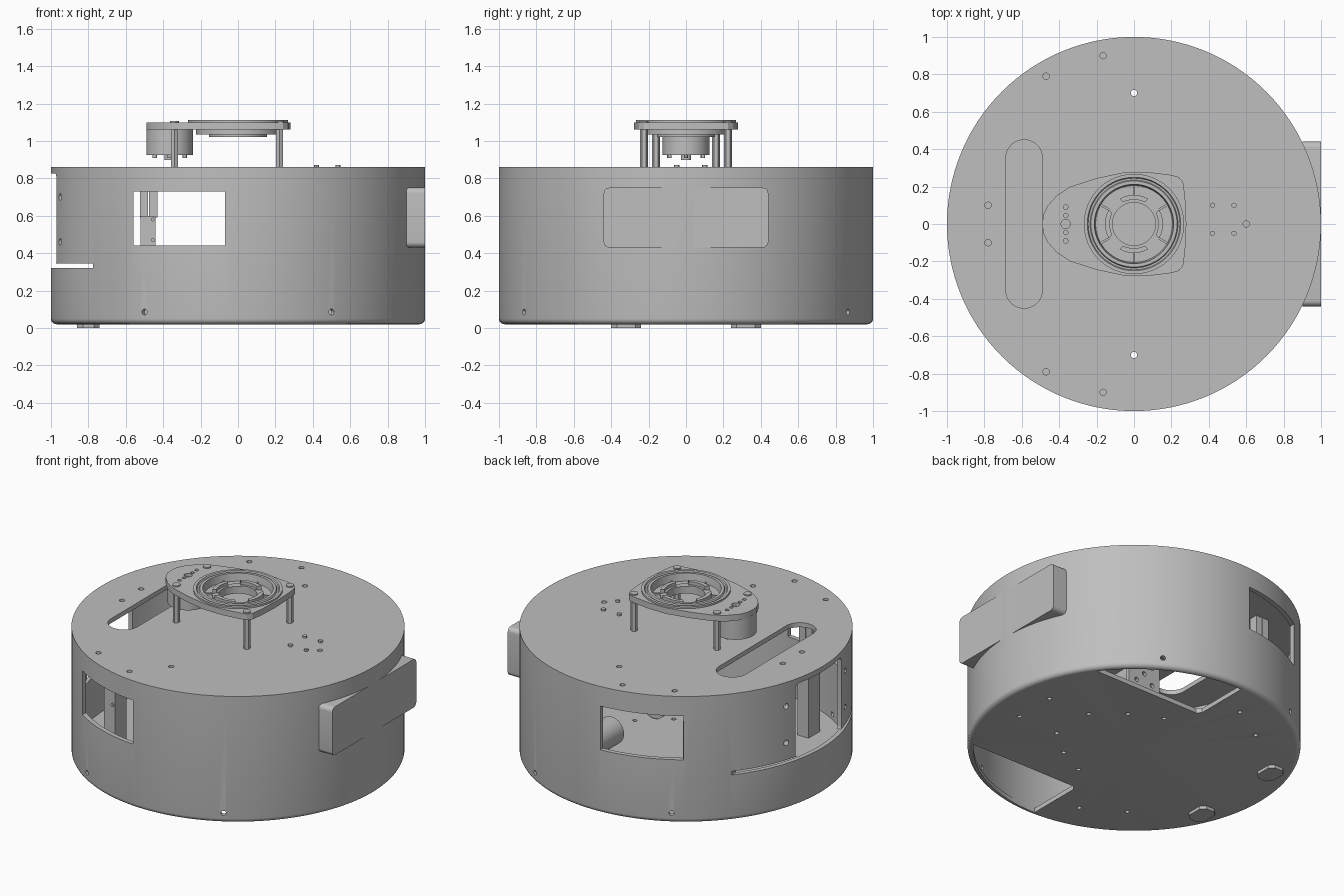
import bpy, bmesh
from math import sin, cos, pi, radians
from mathutils import Matrix, Vector

cube = bpy.data.objects.get("Cube")
if cube:
    bpy.data.objects.remove(cube, do_unlink=True)

grey = bpy.data.materials.new("plain grey")
grey.use_nodes = True
COLOUR = (0.52, 0.52, 0.52, 1)
grey.diffuse_color = COLOUR
grey.node_tree.nodes["Principled BSDF"].inputs["Base Color"].default_value = COLOUR


def finish(name, bm):
    bmesh.ops.recalc_face_normals(bm, faces=bm.faces)
    mesh = bpy.data.meshes.new(name)
    bm.to_mesh(mesh)
    bm.free()
    mesh.materials.append(grey)
    ob = bpy.data.objects.new(name, mesh)
    bpy.context.collection.objects.link(ob)
    return ob


def prism(name, pts, a, b, axis="z"):
    """Extrude an outline from a to b along z or x."""
    bm = bmesh.new()
    place = (lambda u, v: (u, v, a)) if axis == "z" else (lambda u, v: (a, u, v))
    face = bm.faces.new([bm.verts.new(place(u, v)) for u, v in pts])
    new = bmesh.ops.extrude_face_region(bm, geom=[face])["geom"]
    move = Vector((0, 0, b - a)) if axis == "z" else Vector((b - a, 0, 0))
    bmesh.ops.translate(bm, verts=[g for g in new if isinstance(g, bmesh.types.BMVert)], vec=move)
    return finish(name, bm)


def lathe(name, profile, steps=128, closed=True):
    bm = bmesh.new()
    vs = [bm.verts.new((r, 0, z)) for r, z in profile]
    es = [bm.edges.new(p) for p in zip(vs, vs[1:] + vs[:1])]
    if not closed:
        bm.edges.remove(es[-1])
    bmesh.ops.spin(bm, geom=vs + bm.edges[:], axis=(0, 0, 1), cent=(0, 0, 0),
                   steps=steps, angle=2 * pi)
    bmesh.ops.remove_doubles(bm, verts=bm.verts, dist=1e-5)
    return finish(name, bm)


def rod(name, r, start, end, segs=24):
    """Cylinder between two points."""
    a, b = Vector(start), Vector(end)
    turn = (b - a).to_track_quat("Z", "Y").to_matrix().to_4x4()
    bm = bmesh.new()
    bmesh.ops.create_cone(bm, cap_ends=True, segments=segs, radius1=r, radius2=r,
                          depth=(b - a).length, matrix=Matrix.Translation((a + b) / 2) @ turn)
    return finish(name, bm)


def box(name, x0, x1, y0, y1, z0, z1):
    return prism(name, [(x0, y0), (x1, y0), (x1, y1), (x0, y1)], z0, z1)


def rounded(u0, u1, v0, v1, r, n=6):
    pts = []
    for i, (u, v) in enumerate([(u1 - r, v1 - r), (u0 + r, v1 - r), (u0 + r, v0 + r), (u1 - r, v0 + r)]):
        for k in range(n + 1):
            t = pi / 2 * (i + k / n)
            pts.append((u + r * cos(t), v + r * sin(t)))
    return pts


def cut(ob, cutters):
    bpy.context.view_layer.objects.active = ob
    for c in cutters:
        m = ob.modifiers.new("cut", "BOOLEAN")
        m.operation, m.solver, m.object = "DIFFERENCE", "EXACT", c
        bpy.ops.object.modifier_apply(modifier=m.name)
        bpy.data.objects.remove(c, do_unlink=True)


def drill(spots, r, z0, z1):
    return [rod("drill", r, (x, y, z0), (x, y, z1), 16) for x, y in spots]


def both(spots):
    return [(x, s * y) for x, y in spots for s in (1, -1)]


# Drum: floor and wall in one turned piece
fillet = [(0.97 + 0.03 * sin(t), 0.05 - 0.03 * cos(t)) for t in [pi / 2 * k / 5 for k in range(6)]]
shell = lathe("drum_shell", [(0, 0.02)] + fillet + [(1, 0.83), (0.97, 0.83), (0.97, 0.05), (0, 0.05)],
              closed=False)
cutters = [box("window", -0.56, -0.07, -1.2, 1.2, 0.44, 0.73),
           prism("opening", rounded(-0.24, 0.24, 0.335, 0.826, 0.03), -1.2, -0.85, "x"),
           box("slit", -1.2, -0.775, -1, 1, 0.322, 0.346)]
# Wheel wells in the floor
for s in (1, -1):
    arc = [(0.965 * cos(t), s * 0.965 * sin(t)) for t in [radians(36.6 + 55.2 * k / 16) for k in range(17)]]
    cutters.append(prism("well", arc + [(-0.03, s * 0.6), (-0.005, s * 0.575)], 0, 0.07))
# Screw holes in the wall
for a in (60, 120, 240, 300):
    c, s = cos(radians(a)), sin(radians(a))
    cutters.append(rod("hole", 0.016, (0.9 * c, 0.9 * s, 0.085), (1.1 * c, 1.1 * s, 0.085)))
for a in (162, 198):
    for z in (0.46, 0.70):
        c, s = cos(radians(a)), sin(radians(a))
        cutters.append(rod("hole", 0.018, (0.9 * c, 0.9 * s, z), (1.1 * c, 1.1 * s, z)))
cutters += drill(both([(0.78, 0.14), (0.48, 0.15), (0.3, 0.3), (-0.2, 0.75), (-0.45, 0.6), (0.1, 0.4)]),
                 0.014, 0, 0.07)
cut(shell, cutters)

# Deck with its long slot and screw holes
deck = lathe("top_deck", [(0, 0.83), (1, 0.83), (1, 0.86), (0, 0.86)], closed=False)
cut(deck, [prism("slot", rounded(-0.685, -0.49, -0.45, 0.45, 0.097, 10), 0.8, 0.9)]
    + drill(both([(-0.78, 0.1), (-0.47, 0.79), (-0.165, 0.9), (0, 0.7)]) + [(0.6, 0)], 0.017, 0.8, 0.9))
for x in (0.42, 0.535):
    for y in (0.1, -0.05):
        rod("deck_stud", 0.014, (x, y, 0.85), (x, y, 0.872), 12)

# Flat panel housing on the +x side
prism("side_panel", rounded(-0.44, 0.44, 0.43, 0.75, 0.03), 0.9, 0.999, "x")

for s in (1, -1):
    # Feet under the floor
    prism("foot", rounded(-0.86, -0.74, s * 0.32 - 0.08, s * 0.32 + 0.08, 0.03, 1), 0, 0.025)
    # Drive motor and its bracket beside each wheel well
    rod("drive_motor", 0.09, (0.39, s * 0.22, 0.15), (0.39, s * 0.54, 0.15), 32)
    bracket = box("motor_bracket", 0.27, 0.51, s * 0.55 - 0.012, s * 0.55 + 0.012, 0.045, 0.27)
    cut(bracket, [rod("hole", 0.015, (0.39 + dx, s * 0.4, 0.15 + dz), (0.39 + dx, s * 0.7, 0.15 + dz), 12)
                  for dx, dz in [(0.06, 0.06), (-0.06, 0.06), (0.06, -0.06), (-0.06, -0.06), (0, 0)]])
    # Internal posts between floor and deck
    box("post_block", -0.52, -0.44, s * 0.6 - 0.06, s * 0.6 + 0.06, 0.045, 0.6)
    box("post_rail", -0.525, -0.48, s * 0.6 - 0.03, s * 0.6 + 0.03, 0.59, 0.835)
    box("post_rail", -0.475, -0.43, s * 0.6 - 0.03, s * 0.6 + 0.03, 0.59, 0.835)
    for z in (0.47, 0.58):
        rod("post_screw", 0.01, (-0.455, s * 0.65, z), (-0.455, s * 0.67, z), 12)

# Scanner plate with a wide bearing hole
half = [(-0.485, 0.05), (-0.46, 0.1), (-0.41, 0.155), (-0.34, 0.2), (-0.2, 0.245), (-0.05, 0.277),
        (0.08, 0.277), (0.2, 0.262), (0.24, 0.25), (0.262, 0.225), (0.273, 0.15)]
outline = [(-0.49, 0)] + half + [(0.28, 0)] + [(x, -y) for x, y in reversed(half)]
plate = prism("scanner_plate", outline, 1.06, 1.1)
cut(plate, [rod("bore", 0.235, (0, 0, 1), (0, 0, 1.2), 64)]
    + drill([(-0.365, 0)], 0.025, 1.08, 1.2)
    + drill(both([(-0.365, 0.045), (-0.365, 0.09)]), 0.012, 1.08, 1.2))

# Bearing ring, carrier and notched hub
lathe("bearing_ring", [(0.232, 1.06), (0.268, 1.09), (0.268, 1.112), (0.25, 1.112), (0.245, 1.103),
                       (0.235, 1.103), (0.23, 1.112), (0.212, 1.112), (0.205, 1.06)], 64)
lathe("carrier_ring", [(0.12, 1.035), (0.225, 1.035), (0.225, 1.062), (0.12, 1.062)], 64)
hub = lathe("notched_hub", [(0.115, 1.022), (0.155, 1.022), (0.155, 1.095), (0.13, 1.095),
                            (0.13, 1.075), (0.115, 1.075)], 64)
notches = []
for a in (45, 135):
    n = box("notch", -0.3, 0.3, -0.04, 0.04, 1.07, 1.2)
    n.data.transform(Matrix.Rotation(radians(a), 4, "Z"))
    notches.append(n)
cut(hub, notches)
for k in range(6):
    rib = box("carrier_rib", 0.15, 0.212, -0.006, 0.006, 1.055, 1.072)
    rib.data.transform(Matrix.Rotation(radians(60 * k + 30), 4, "Z"))

# Standoffs with screw heads
for x, y in both([(-0.34, 0.16), (0.222, 0.225)]):
    rod("standoff", 0.021, (x, y, 0.855), (x, y, 1.065), 6)
    rod("screw_head", 0.024, (x, y, 1.09), (x, y, 1.108), 16)

# Scanner motor under the nose of the plate
rod("scanner_motor", 0.125, (-0.365, 0, 0.925), (-0.365, 0, 1.065), 48)
rod("motor_shaft", 0.028, (-0.365, 0, 0.897), (-0.365, 0, 0.93))
for dx, dy in [(0.08, 0), (-0.08, 0), (0, 0.09), (0, -0.09)]:
    rod("motor_pin", 0.012, (-0.365 + dx, dy, 0.91), (-0.365 + dx, dy, 0.93), 12)

# Smooth round walls, keep edges crisp
for ob in bpy.context.scene.objects:
    ob.select_set(ob.type == "MESH")
bpy.context.view_layer.objects.active = shell
bpy.ops.object.shade_smooth_by_angle(angle=radians(30))
